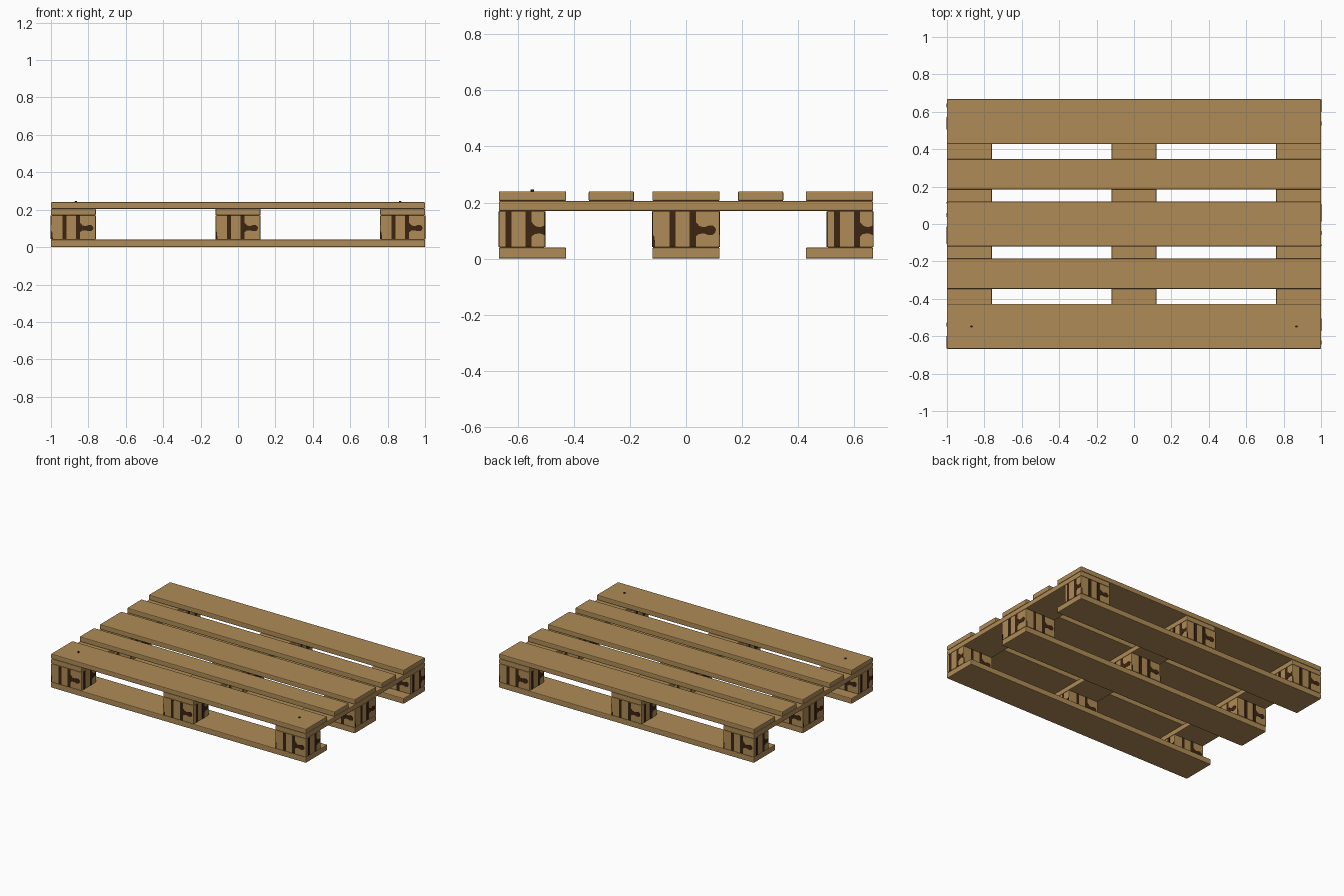
import bpy, bmesh, math
from mathutils import Matrix, Vector

if "Cube" in bpy.data.objects:
    bpy.data.objects.remove(bpy.data.objects["Cube"])


def material(name, rgb):
    m = bpy.data.materials.new(name)
    m.diffuse_color = (*rgb, 1)
    m.use_nodes = True
    m.node_tree.nodes["Principled BSDF"].inputs["Base Color"].default_value = m.diffuse_color
    return m


WOOD = material("tan wood", (0.43, 0.26, 0.093))
DARK = material("dark grain", (0.045, 0.018, 0.006))


def finish(bm, name, mat):
    bmesh.ops.recalc_face_normals(bm, faces=bm.faces)
    me = bpy.data.meshes.new(name)
    bm.to_mesh(me)
    bm.free()
    me.materials.append(mat)
    ob = bpy.data.objects.new(name, me)
    bpy.context.collection.objects.link(ob)
    return ob


def box(name, x, y, z, bevel=0.005):
    """Bevelled box from (min, max) ranges."""
    bm = bmesh.new()
    bmesh.ops.create_cube(bm, size=1)
    for v in bm.verts:
        v.co = Vector([r[0] if c < 0 else r[1] for c, r in zip(v.co, (x, y, z))])
    ob = finish(bm, name, WOOD)
    mod = ob.modifiers.new("soft edges", 'BEVEL')
    mod.width = bevel
    mod.segments = 2
    return ob


# Ranges of the rows across x and y
COLS = [(-1, -0.76), (-0.12, 0.12), (0.76, 1)]
WIDE = [(-0.667, -0.427), (-0.12, 0.12), (0.427, 0.667)]
NARROW = [(-0.347, -0.185), (0.185, 0.347)]
BLOCK_Y = [(-0.667, -0.503), (-0.12, 0.12), (0.503, 0.667)]
ZB, ZT = 0.04, 0.17

# Deck boards, cross boards and bottom boards
for y in sorted(WIDE + NARROW):
    box("deck_board", (-1, 1), y, (0.205, 0.24))
for x in COLS:
    box("cross_board", x, (-0.667, 0.667), (ZT, 0.205))
for y in WIDE:
    box("bottom_board", (-1, 1), y, (0, ZB))


def grain(cx, cy, hx, hy):
    """Dark grain streaks and a knot on all four sides of a block."""
    bm = bmesh.new()
    h0, h1 = ZB + 0.002, ZT - 0.002
    for k in range(4):
        half, out = (hx, hy) if k % 2 == 0 else (hy, hx)
        e = half - 0.002
        knot = [(0.03, 0.075), (0.046, 0.088), (0.065, 0.09), (0.078, 0.085),
                (0.095, 0.085), (0.104, 0.093), (0.107, 0.103), (0.103, 0.112),
                (0.093, 0.119), (0.078, 0.117), (0.065, 0.112), (0.048, 0.116),
                (0.03, 0.136)]
        shapes = [
            [(-0.058, h0), (-0.037, h0), (-0.037, h1), (-0.058, h1)],
            [(0.013, h0), (0.035, h0), (0.035, h1), (0.013, h1)],
            [(min(u, e), z) for u, z in knot],
        ]
        if half > 0.1:   # short chip at the lower corner of wide faces
            shapes.append([(-e, h0), (-e + 0.008, h0), (-e + 0.006, 0.078), (-e, 0.085)])
        rot = Matrix.Translation((cx, cy, 0)) @ Matrix.Rotation(k * math.pi / 2, 4, 'Z')
        for s in shapes:
            f = bm.faces.new([bm.verts.new(rot @ Vector((u, -out + 0.001, z))) for u, z in s])
            ext = bmesh.ops.extrude_face_region(bm, geom=[f])["geom"]
            push = rot.to_3x3() @ Vector((0, -0.0025, 0))
            bmesh.ops.translate(bm, vec=push,
                                verts=[g for g in ext if isinstance(g, bmesh.types.BMVert)])
    finish(bm, "block_grain", DARK)


# Nine spacer blocks
for x in COLS:
    for y in BLOCK_Y:
        box("spacer_block", x, y, (ZB, ZT), 0.004)
        grain(sum(x) / 2, sum(y) / 2, (x[1] - x[0]) / 2, (y[1] - y[0]) / 2)

# Two nail heads on the front deck board
for s in (-1, 1):
    bm = bmesh.new()
    bmesh.ops.create_cone(bm, cap_ends=True, segments=10, radius1=0.007, radius2=0.006,
                          depth=0.012, matrix=Matrix.Translation((s * 0.867, -0.548, 0.24)))
    finish(bm, "nail_head", DARK)
